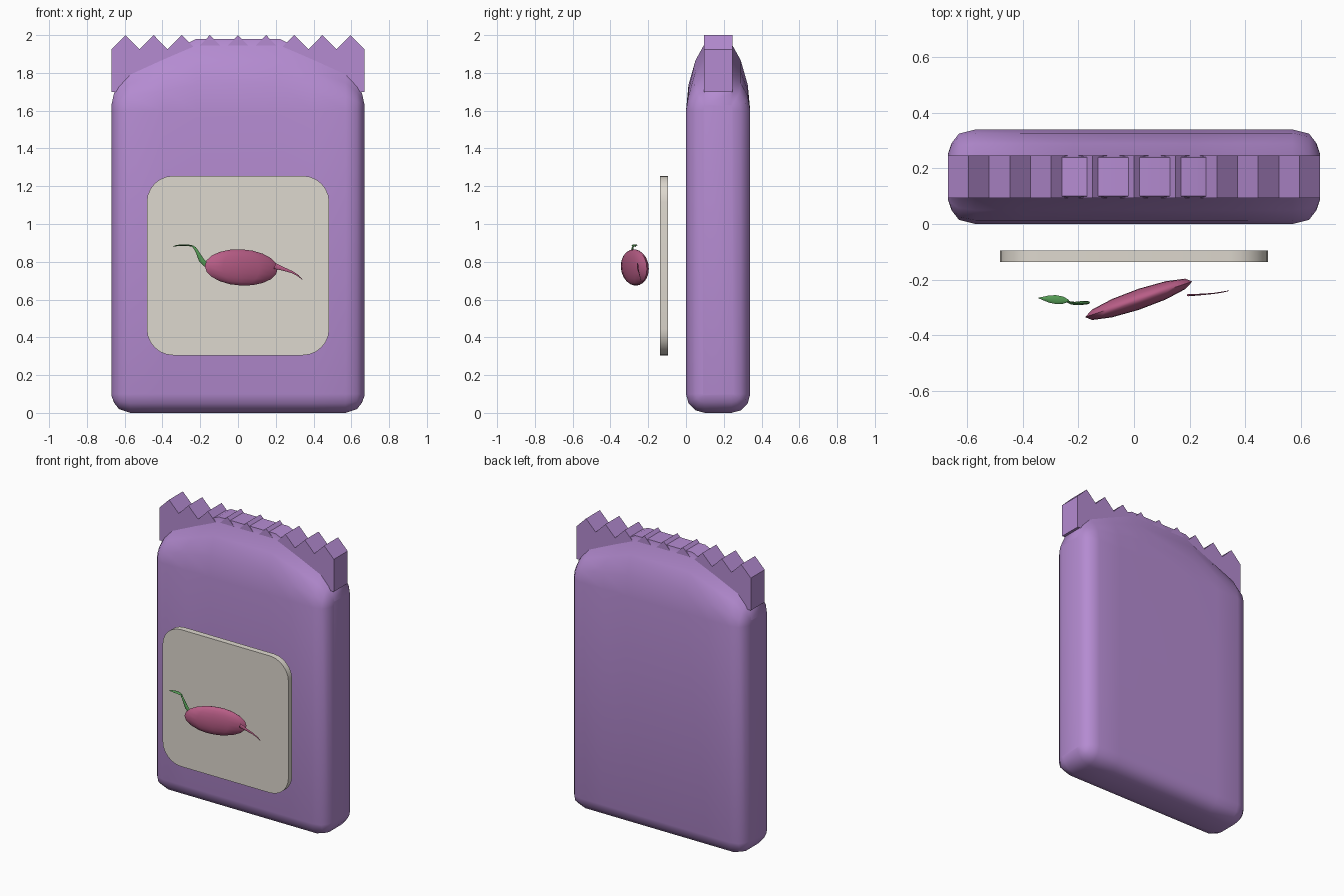
import bpy, bmesh
from math import sin, cos, pi, radians
from mathutils import Vector

if "Cube" in bpy.data.objects:
    bpy.data.objects.remove(bpy.data.objects["Cube"])


def material(name, rgb):
    m = bpy.data.materials.new(name)
    m.diffuse_color = (*rgb, 1)
    m.use_nodes = True
    m.node_tree.nodes["Principled BSDF"].inputs["Base Color"].default_value = m.diffuse_color
    return m


PURPLE = material("purple", (0.46, 0.26, 0.64))
CREAM = material("cream", (0.73, 0.69, 0.62))
PINK = material("pink", (0.48, 0.11, 0.24))
GREEN = material("green", (0.09, 0.33, 0.09))


def finish(bm, name, mat, angle=None):
    bmesh.ops.recalc_face_normals(bm, faces=bm.faces)
    me = bpy.data.meshes.new(name)
    bm.to_mesh(me)
    bm.free()
    ob = bpy.data.objects.new(name, me)
    bpy.context.collection.objects.link(ob)
    me.materials.append(mat)
    if angle:
        bpy.ops.object.select_all(action='DESELECT')
        ob.select_set(True)
        bpy.context.view_layer.objects.active = ob
        bpy.ops.object.shade_smooth_by_angle(angle=radians(angle))
    return ob


def loft(rings, name, mat, angle):
    bm = bmesh.new()
    vs = [[bm.verts.new(p) for p in r] for r in rings]
    n = len(vs[0])
    for a, b in zip(vs, vs[1:]):
        for i in range(n):
            j = (i + 1) % n
            bm.faces.new((a[i], a[j], b[j], b[i]))
    bm.faces.new(vs[0])
    bm.faces.new(vs[-1])
    return finish(bm, name, mat, angle)


def extrude_y(outline, y0, y1, name, mat, angle=None):
    bm = bmesh.new()
    f = bm.faces.new([bm.verts.new((x, y0, z)) for x, z in outline])
    g = bmesh.ops.extrude_face_region(bm, geom=[f])["geom"]
    bmesh.ops.translate(bm, vec=(0, y1 - y0, 0),
                        verts=[v for v in g if isinstance(v, bmesh.types.BMVert)])
    return finish(bm, name, mat, angle)


def tube(stations, name, mat, sides=8):
    # stations: x, y, z, radius along y, radius across the path
    rings = []
    for i, (x, y, z, ry, rn) in enumerate(stations):
        a, b = stations[max(i - 1, 0)], stations[min(i + 1, len(stations) - 1)]
        d = Vector((b[0] - a[0], 0, b[2] - a[2])).normalized()
        n = Vector((-d.z, 0, d.x))
        rings.append([Vector((x, y, z)) + n * rn * cos(t) + Vector((0, ry * sin(t), 0))
                      for t in (2 * pi * k / sides for k in range(sides))])
    return loft(rings, name, mat, 50)


# Pouch body: cross-sections lofted along x (x, half depth, bottom, top)
YC, FLAT = 0.17, 0.07
half = [(0.22, 0.17, 0, 1.98), (0.40, 0.17, 0, 1.895), (0.57, 0.17, 0, 1.81),
        (0.63, 0.155, 0.02, 1.74), (0.657, 0.12, 0.055, 1.69), (0.67, 0.08, 0.092, 1.63)]
stations = [(-x, *r) for x, *r in reversed(half)] + half
rings = []
for x, hy, z0, zt in stations:
    side = []
    for k in range(4):
        t = k * pi / 6
        side.append((FLAT + (hy - FLAT) * sin(t), z0 + (0.1 - z0) * (1 - cos(t))))
    for f, a in ((0, 1), (0.36, 0.87), (0.7, 0.5), (0.91, 0.06), (1, 0)):
        side.append((FLAT + (hy - FLAT) * a, 1.6 + f * (zt - 1.6)))
    rings.append([(x, YC + y, z) for y, z in side]
                 + [(x, YC - y, z) for y, z in reversed(side)])
loft(rings, "pouch_body", PURPLE, 40)

# Zigzag crimped seal along the top
W, TEETH = 0.67, 9
step = W / TEETH
zig = [(-W + i * step, 2.0 if i % 2 else 1.925) for i in range(2 * TEETH + 1)]
extrude_y([(-W, 1.70)] + zig + [(W, 1.70)], 0.094, 0.246, "crimped_seal", PURPLE)

# Label panel with rounded corners
R, hx, zc, hz = 0.14, 0.483, 0.78, 0.475
panel = []
for q, (sx, sz) in enumerate(((1, 1), (-1, 1), (-1, -1), (1, -1))):
    for k in range(7):
        t = (q + k / 6) * pi / 2
        panel.append((sx * (hx - R) + R * cos(t), zc + sz * (hz - R) + R * sin(t)))
extrude_y(panel, -0.137, -0.096, "label_panel", CREAM, 35)

# Root vegetable bulb: flattened sphere, slanted in depth
bm = bmesh.new()
bmesh.ops.create_uvsphere(bm, u_segments=12, v_segments=10, radius=1)
for v in bm.verts:
    x, y, z = v.co
    v.co = (0.017 + 0.193 * x, -0.271 + 0.064 * x + 0.038 * y,
            0.77 + 0.096 * z - 0.008 * x)
finish(bm, "vegetable_bulb", PINK, 60)

# Root tail, stem and leaf
tube([(0.195, -0.256, 0.778, 0.004, 0.016), (0.235, -0.254, 0.764, 0.003, 0.010),
      (0.285, -0.25, 0.746, 0.002, 0.006), (0.318, -0.245, 0.727, 0.002, 0.004),
      (0.342, -0.24, 0.705, 0.001, 0.001)], "root_tail", PINK)
tube([(-0.168, -0.283, 0.783, 0.006, 0.013), (-0.195, -0.285, 0.81, 0.007, 0.014),
      (-0.212, -0.286, 0.845, 0.006, 0.009), (-0.228, -0.284, 0.872, 0.005, 0.007),
      (-0.242, -0.278, 0.884, 0.004, 0.004)], "stem", GREEN)
tube([(-0.235, -0.276, 0.882, 0.004, 0.003), (-0.255, -0.274, 0.886, 0.013, 0.004),
      (-0.28, -0.272, 0.888, 0.016, 0.004), (-0.305, -0.27, 0.888, 0.013, 0.004),
      (-0.328, -0.268, 0.885, 0.006, 0.003), (-0.344, -0.266, 0.88, 0.001, 0.001)],
     "leaf", GREEN)
